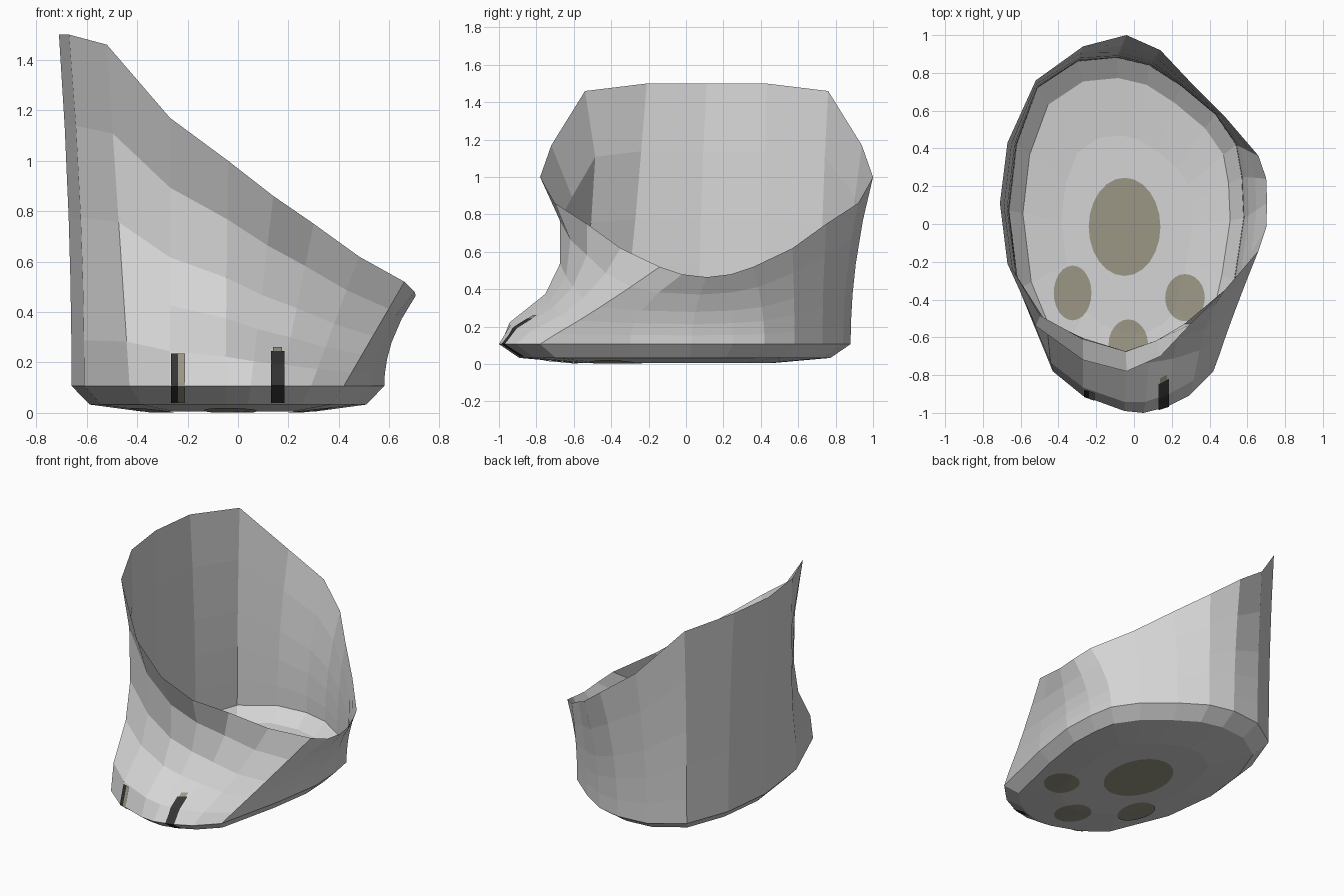
import bpy, bmesh, math
from mathutils import Vector
from mathutils.bvhtree import BVHTree

if "Cube" in bpy.data.objects:
    bpy.data.objects.remove(bpy.data.objects["Cube"])


def material(name, rgb):
    m = bpy.data.materials.new(name)
    m.diffuse_color = (*rgb, 1)
    m.use_nodes = True
    m.node_tree.nodes["Principled BSDF"].inputs["Base Color"].default_value = m.diffuse_color
    return m


GREY = material("grey", (0.66, 0.66, 0.66))
OLIVE = material("olive_grey", (0.33, 0.31, 0.24))
DARK = material("charcoal", (0.035, 0.035, 0.035))


def add_object(name, verts, faces, mat):
    me = bpy.data.meshes.new(name)
    me.from_pydata(verts, [], faces)
    me.materials.append(mat)
    ob = bpy.data.objects.new(name, me)
    bpy.context.collection.objects.link(ob)
    return ob


# Slanted opening: x, half width in y, height; symmetric about y = 0.11
half = [(-.71, 0, 1.5), (-.67, .32, 1.5), (-.52, .65, 1.46), (-.27, .83, 1.17),
        (-.04, .89, 1.0), (.14, .81, .86), (.30, .64, .75), (.48, .46, .62),
        (.66, .25, .52), (.70, .13, .48), (.705, 0, .465)]
rim = [Vector((x, .11 - h, z)) for x, h, z in half]
rim += [Vector((x, .11 + h, z)) for x, h, z in half[9:0:-1]]

# Outline of the foot just above the sole, in the same order
foot = [(-.66, .07), (-.61, -.34), (-.43, -.78), (-.27, -.91), (-.05, -.99),
        (.05, -1), (.17, -.97), (.29, -.91), (.42, -.78), (.53, -.3),
        (.58, .03), (.57, .25), (.54, .42), (.43, .58), (.25, .73),
        (.08, .84), (-.09, .88), (-.30, .86), (-.51, .72), (-.62, .42)]
base = [Vector((x, y, .107)) for x, y in foot]
N = len(base)


def sole_ring(scale, z):
    return [Vector((-.035 + (p.x + .035) * scale,
                    -.055 + (p.y + .055) * scale, z)) for p in base]


def wall_ring(t, pinch):
    ring = []
    for b, r in zip(base, rim):
        s = t if b.y < -.7 else t * t
        p = b.lerp(r, s)
        p.z = b.z + (r.z - b.z) * t
        # instep pulled back above the toes
        p.y += pinch * min(1, max(0, (-r.y - .1) / .6))
        ring.append(p)
    return ring


# Boot shell: sole, lower edge and wall
rings = [sole_ring(.56, .006), sole_ring(.885, .033), base,
         wall_ring(.13, .02), wall_ring(.30, .175), wall_ring(.48, .215),
         wall_ring(.74, .16), rim]
verts = [p for r in rings for p in r]
faces = [tuple(reversed(range(N)))]
for k in range(len(rings) - 1):
    for i in range(N):
        j = (i + 1) % N
        faces.append((k * N + i, k * N + j, (k + 1) * N + j, (k + 1) * N + i))
boot = add_object("boot_shell", verts, faces, GREY)
bm = bmesh.new()
bm.from_mesh(boot.data)
bmesh.ops.recalc_face_normals(bm, faces=bm.faces)
if min(bm.faces, key=lambda f: f.calc_center_median().z).normal.z > 0:
    bmesh.ops.reverse_faces(bm, faces=bm.faces)
bm.to_mesh(boot.data)
tree = BVHTree.FromBMesh(bm)
bm.free()


def patch(name, starts, direction, faces, mat, offset=.004):
    """Thin plate laid on the shell, on its outside and inside."""
    d = Vector(direction)
    hits = [tree.ray_cast(Vector(s), d)[0] for s in starts]
    n = len(hits)
    vs = [h - d * offset for h in hits] + [h + d * offset for h in hits]
    fs = list(faces) + [tuple(i + n for i in reversed(f)) for f in faces]
    add_object(name, vs, fs, mat)


# Paw pads on the sole
def pad(name, cx, cy, rx, ry, seg=24, steps=5):
    starts = [(cx, cy, -1)]
    for k in range(1, steps + 1):
        for i in range(seg):
            a = math.tau * i / seg
            starts.append((cx + rx * k / steps * math.cos(a),
                           cy + ry * k / steps * math.sin(a), -1))
    fs = []
    for i in range(seg):
        j = (i + 1) % seg
        fs.append((0, 1 + j, 1 + i))
        for k in range(steps - 1):
            a, b = 1 + k * seg, 1 + (k + 1) * seg
            fs.append((a + i, a + j, b + j, b + i))
    patch(name, starts, (0, 0, 1), fs, mat=OLIVE)


pad("heel_pad", -.05, -.015, .19, .26)
pad("left_toe_pad", -.325, -.365, .10, .145)
pad("right_toe_pad", .27, -.39, .105, .125)
pad("middle_toe_pad", -.03, -.64, .105, .135)


# Toe grooves on the front
def stripe(name, x0, x1, z0, z1, mat, rows=12):
    starts, fs = [], []
    for r in range(rows + 1):
        z = z0 + (z1 - z0) * r / rows
        starts += [(x0, -2, z), (x1, -2, z)]
        if r:
            q = 2 * r
            fs.append((q - 2, q - 1, q + 1, q))
    patch(name, starts, (0, 1, 0), fs, mat, .007)


stripe("left_groove", -.265, -.237, .04, .235, DARK)
stripe("left_groove_edge", -.237, -.21, .04, .235, OLIVE)
stripe("right_groove", .13, .185, .04, .245, DARK)
stripe("right_groove_tip", .138, .175, .245, .262, OLIVE, 2)
